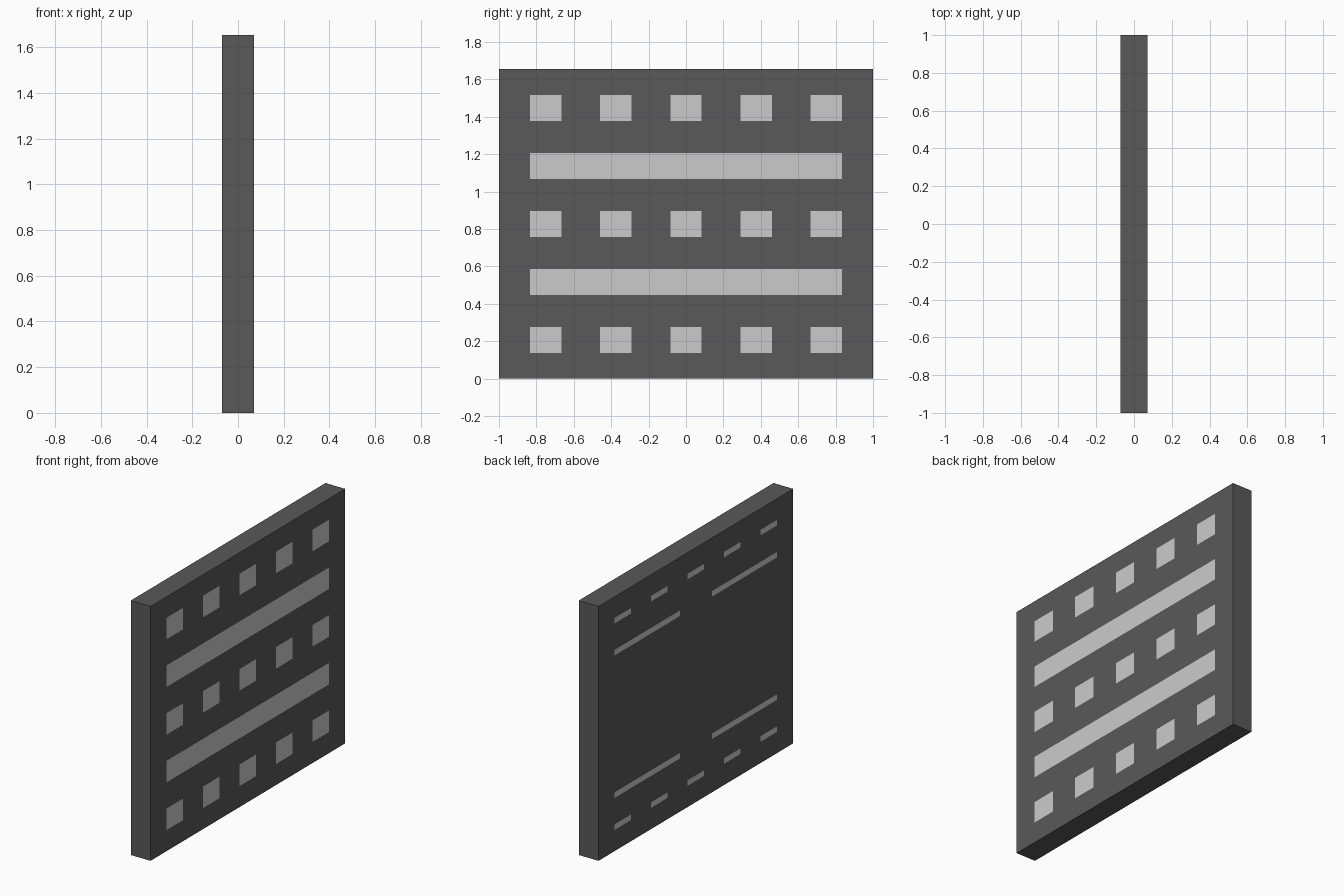
import bpy
import bmesh
from mathutils import Vector

if "Cube" in bpy.data.objects:
    bpy.data.objects.remove(bpy.data.objects["Cube"])

HALF_X, HALF_Y, HEIGHT = 0.071, 1.0, 1.654
MID_Z = HEIGHT / 2
EDGE_Y = 0.834


def material(name, value):
    mat = bpy.data.materials.new(name)
    mat.diffuse_color = (value, value, value, 1)
    mat.use_nodes = True
    mat.node_tree.nodes["Principled BSDF"].inputs["Base Color"].default_value = mat.diffuse_color
    return mat


def mirrored(bands):
    return bands + [(HEIGHT - b, HEIGHT - a) for a, b in bands]


# Flush light areas, as y and z intervals
columns = [(i * 0.375 - 0.084, i * 0.375 + 0.084) for i in range(-2, 3)]
rows = [(MID_Z + i * 0.31 - 0.07, MID_Z + i * 0.31 + 0.07) for i in range(-2, 3)]
front_lights = [(c, r) for r in rows[::2] for c in columns]
front_lights += [((-EDGE_Y, EDGE_Y), r) for r in rows[1::2]]
back_lights = [(c, r) for r in mirrored([(0.138, 0.174)]) for c in columns]
back_lights += [(c, r) for r in mirrored([(0.346, 0.382)])
                for c in ((-EDGE_Y, -0.165), (0.165, EDGE_Y))]


def inside(face, areas):
    p = face.calc_center_median()
    return any(y[0] < p.y < y[1] and z[0] < p.z < z[1] for y, z in areas)


def slice_side(bm, sign, areas):
    """Cut one broad side along the area borders and mark the light faces."""
    for axis, cuts in ((1, {v for y, z in areas for v in y}),
                       (2, {v for y, z in areas for v in z})):
        normal = Vector((0, axis == 1, axis == 2))
        for cut in sorted(cuts):
            faces = [f for f in bm.faces if f.normal.x * sign > 0.9]
            geom = faces + list({e for f in faces for e in f.edges}) \
                + list({v for f in faces for v in f.verts})
            bmesh.ops.bisect_plane(bm, geom=geom, dist=1e-6,
                                   plane_co=normal * cut, plane_no=normal)
            bm.normal_update()
    for f in bm.faces:
        if f.normal.x * sign > 0.9 and inside(f, areas):
            f.material_index = 1


# Slab with inlaid light areas on both broad sides
bm = bmesh.new()
bmesh.ops.create_cube(bm, size=2)
for v in bm.verts:
    v.co = (v.co.x * HALF_X, v.co.y * HALF_Y, (v.co.z + 1) * MID_Z)
bm.normal_update()
slice_side(bm, 1, front_lights)
slice_side(bm, -1, back_lights)

mesh = bpy.data.meshes.new("light_panel")
bm.to_mesh(mesh)
bm.free()
mesh.materials.append(material("dark_casing", 0.1))
mesh.materials.append(material("light_inlay", 0.8))
panel = bpy.data.objects.new("light_panel", mesh)
bpy.context.collection.objects.link(panel)
